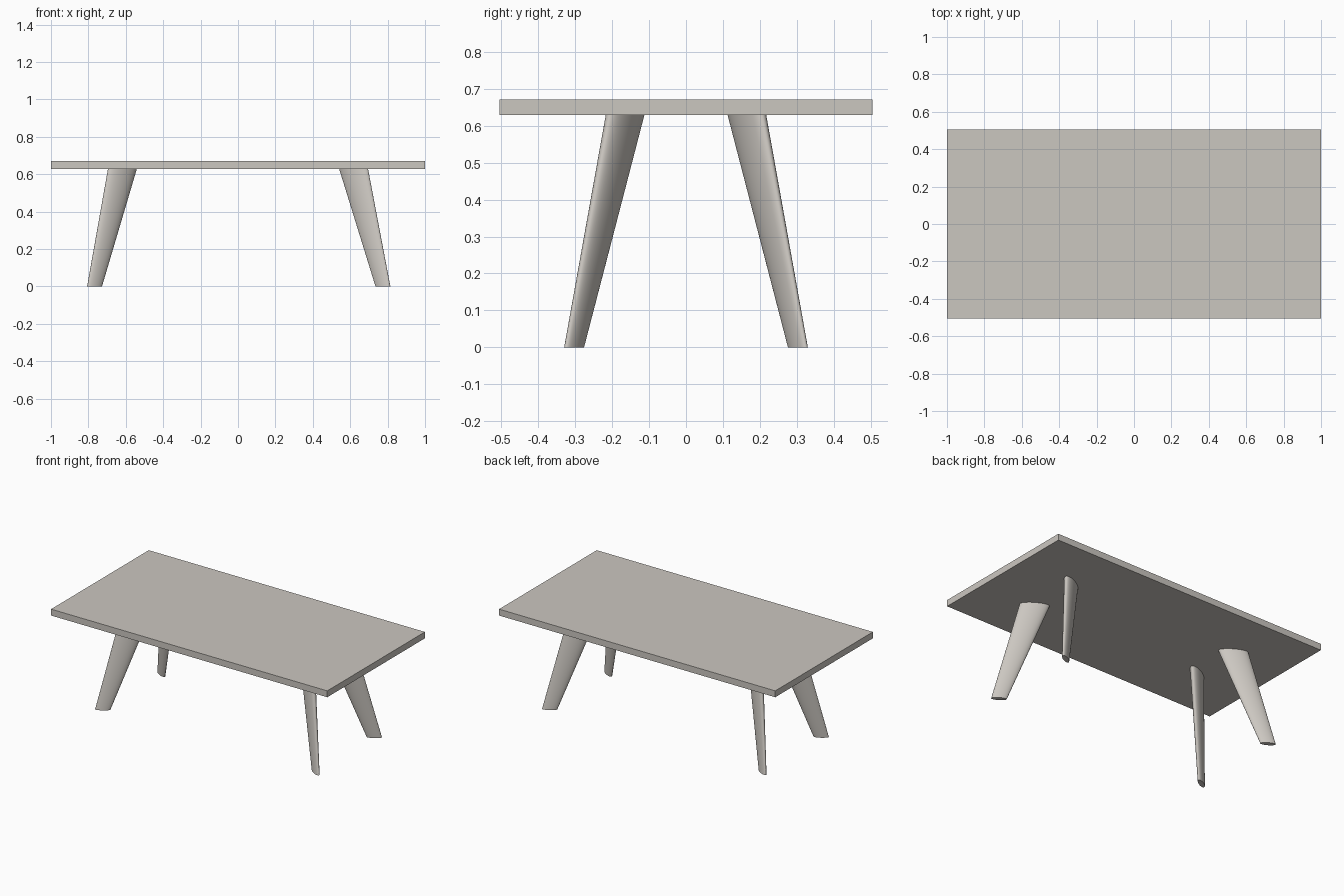
import bpy, bmesh, math

if "Cube" in bpy.data.objects:
    bpy.data.objects.remove(bpy.data.objects["Cube"])

mat = bpy.data.materials.new("warm grey")
mat.diffuse_color = (0.60, 0.57, 0.53, 1)
mat.use_nodes = True
mat.node_tree.nodes["Principled BSDF"].inputs["Base Color"].default_value = mat.diffuse_color

TOP_Z, UNDER_Z = 0.671, 0.629
SIDES = 48


def finish(name, bm):
    bmesh.ops.recalc_face_normals(bm, faces=bm.faces)
    me = bpy.data.meshes.new(name)
    bm.to_mesh(me)
    bm.free()
    me.materials.append(mat)
    ob = bpy.data.objects.new(name, me)
    bpy.context.collection.objects.link(ob)
    return ob


# Tabletop slab
bm = bmesh.new()
bmesh.ops.create_cube(bm, size=1)
for v in bm.verts:
    v.co.x *= 2.0
    v.co.y *= 1.01
    v.co.z = (TOP_Z if v.co.z > 0 else UNDER_Z)
finish("tabletop", bm)


# Splayed, tapered leg with an oval section turned towards the corner
def leg(name, sx, sy):
    bm = bmesh.new()
    turn = math.radians(31)
    rings = []
    for cx, cy, z, k in ((0.771 + 0.004 * sx, 0.303, 0, 0.515),
                         (0.618, 0.165, UNDER_Z, 1.0)):
        ring = []
        for i in range(SIDES):
            t = 2 * math.pi * i / SIDES
            u, w = 0.0885 * k * math.cos(t), 0.030 * k * math.sin(t)
            x = cx + u * math.cos(turn) - w * math.sin(turn)
            y = cy + u * math.sin(turn) + w * math.cos(turn)
            ring.append(bm.verts.new((sx * x, sy * y, z)))
        rings.append(ring)
    low, high = rings
    for i in range(SIDES):
        j = (i + 1) % SIDES
        bm.faces.new((low[i], low[j], high[j], high[i]))
    bm.faces.new(low)
    bm.faces.new(high)
    ob = finish(name, bm)
    bpy.ops.object.select_all(action='DESELECT')
    ob.select_set(True)
    bpy.context.view_layer.objects.active = ob
    bpy.ops.object.shade_smooth_by_angle(angle=math.radians(40))


for sy, depth in ((-1, "front"), (1, "back")):
    for sx, side in ((-1, "left"), (1, "right")):
        leg(f"{depth}_{side}_leg", sx, sy)
